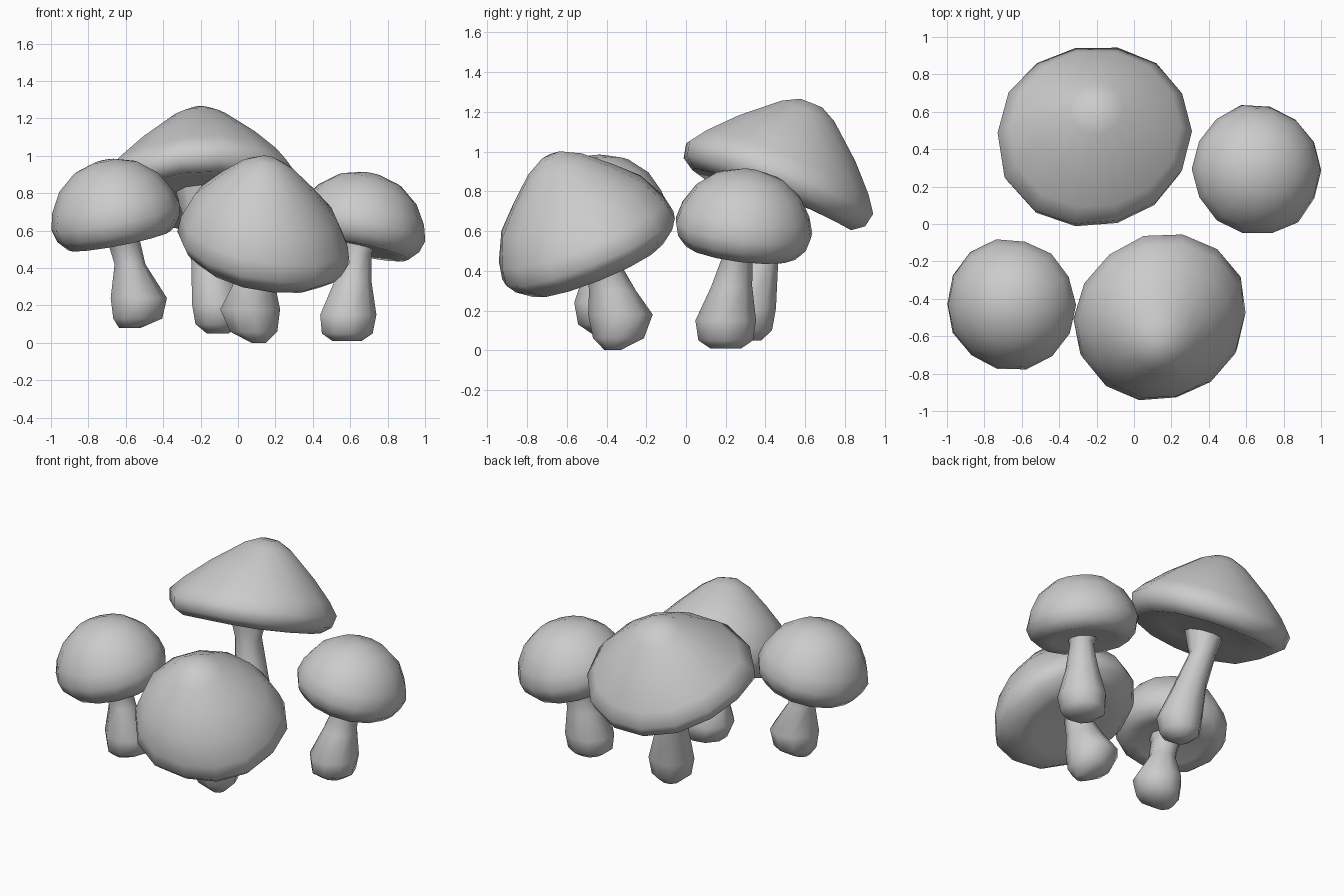
import bpy, bmesh, random
from math import cos, sin, tau
from mathutils import Vector

random.seed(4)
cube = bpy.data.objects.get("Cube")
if cube:
    bpy.data.objects.remove(cube, do_unlink=True)

GREY = (0.6, 0.6, 0.6, 1)
mat = bpy.data.materials.new("plain grey")
mat.use_nodes = True
mat.diffuse_color = GREY
bsdf = mat.node_tree.nodes["Principled BSDF"]
bsdf.inputs["Base Color"].default_value = GREY
bsdf.inputs["Roughness"].default_value = 0.8


def loft(name, rings):
    """Skin a list of point rings and close both ends."""
    bm = bmesh.new()
    loops = [[bm.verts.new(p) for p in ring] for ring in rings]
    n = len(loops[0])
    for a, b in zip(loops, loops[1:]):
        for i in range(n):
            j = (i + 1) % n
            bm.faces.new((a[i], a[j], b[j], b[i]))
    bm.faces.new(loops[0])
    bm.faces.new(loops[-1])
    bmesh.ops.recalc_face_normals(bm, faces=bm.faces)
    mesh = bpy.data.meshes.new(name)
    bm.to_mesh(mesh)
    bm.free()
    mesh.materials.append(mat)
    obj = bpy.data.objects.new(name, mesh)
    bpy.context.collection.objects.link(obj)
    bpy.ops.object.select_all(action="DESELECT")
    obj.select_set(True)
    bpy.context.view_layer.objects.active = obj
    bpy.ops.object.shade_smooth_by_angle(angle=1.0)


def cap(name, profile, centre, axis, radius, height,
        lean=0, saddle=0, lobe=(0, 0, 0), sides=14):
    """Tilted cap turned from a profile; lean shifts the crown in x, saddle
    lifts the sides, lobe is the angle, reach and drop of a hanging rim part."""
    turn = Vector((0, 0, 1)).rotation_difference(Vector(axis))
    wobble = [random.uniform(0.99, 1.03) for _ in range(sides)]
    angle, reach, drop = lobe
    rings = []
    for r, h in profile:
        ring = []
        for i in range(sides):
            a = tau * i / sides
            rim = max(0, 1 - abs(h) * 2)
            hang = max(0, cos(a - angle)) ** 5 * r * r
            rad = r * radius * (1 + (wobble[i] - 1) * rim) + reach * hang
            p = Vector((rad * cos(a) + lean * max(h, 0), rad * sin(a),
                        h * height + saddle * (r * cos(a)) ** 2 - drop * hang))
            ring.append(Vector(centre) + turn @ p)
        rings.append(ring)
    loft(name, rings)


def stem(name, path, sides=9):
    """Bulbous stem following x, y, z, radius stations."""
    loft(name, [[(x + r * cos(tau * i / sides), y + r * sin(tau * i / sides), z)
                 for i in range(sides)] for x, y, z, r in path])


# Cap profiles as fractions of radius and height, from crown to underside
DOME = [(0.16, 1), (0.5, 0.88), (0.78, 0.62), (0.95, 0.28), (1.01, 0),
        (0.96, -0.22), (0.82, -0.4), (0.6, -0.38), (0.25, -0.35)]
BROAD = [(0.12, 1), (0.32, 0.9), (0.59, 0.68), (0.83, 0.46), (0.97, 0.18),
         (1, 0), (0.93, -0.1), (0.78, -0.21), (0.55, -0.21), (0.25, -0.17)]
CONE = [(0.12, 1), (0.29, 0.9), (0.64, 0.56), (0.89, 0.26), (1.01, 0.07),
        (0.98, -0.1), (0.86, -0.2), (0.55, -0.12), (0.25, -0.14)]

# Tall mushroom at the back
cap("back_cap", CONE, (-0.2, 0.47, 0.84), (0, 0.37, 0.93), 0.505, 0.435,
    saddle=0.04, lobe=(3.8, 0.03, 0.07))
stem("back_stem", [(-0.11, 0.32, 0.05, 0.06), (-0.11, 0.31, 0.1, 0.125),
                   (-0.11, 0.31, 0.21, 0.145), (-0.15, 0.36, 0.43, 0.105),
                   (-0.21, 0.41, 0.66, 0.085), (-0.22, 0.43, 0.88, 0.14)])

# Wide mushroom at the front, nodding forward
cap("front_cap", BROAD, (0.14, -0.49, 0.51), (0.18, -0.37, 0.91), 0.465, 0.5,
    lean=-0.07)
stem("front_stem", [(0.11, -0.37, 0, 0.04), (0.08, -0.34, 0.06, 0.13),
                    (0.06, -0.33, 0.18, 0.165), (0.08, -0.37, 0.3, 0.12),
                    (0.1, -0.41, 0.42, 0.09), (0.14, -0.46, 0.54, 0.12)])

# Small mushroom on the right side
cap("right_side_cap", DOME, (-0.655, -0.43, 0.67), (-0.19, -0.1, 0.97), 0.345, 0.31)
stem("right_side_stem", [(-0.58, -0.41, 0.08, 0.06), (-0.54, -0.41, 0.13, 0.135),
                         (-0.535, -0.41, 0.24, 0.155), (-0.58, -0.42, 0.42, 0.085),
                         (-0.615, -0.43, 0.55, 0.09), (-0.63, -0.43, 0.64, 0.14)])

# Small mushroom on the left side
cap("left_side_cap", DOME, (0.655, 0.29, 0.615), (0.2, 0.12, 0.97), 0.345, 0.295)
stem("left_side_stem", [(0.58, 0.2, 0.01, 0.08), (0.58, 0.2, 0.05, 0.14),
                        (0.585, 0.2, 0.15, 0.155), (0.61, 0.23, 0.32, 0.105),
                        (0.64, 0.26, 0.48, 0.075), (0.65, 0.28, 0.6, 0.12)])
